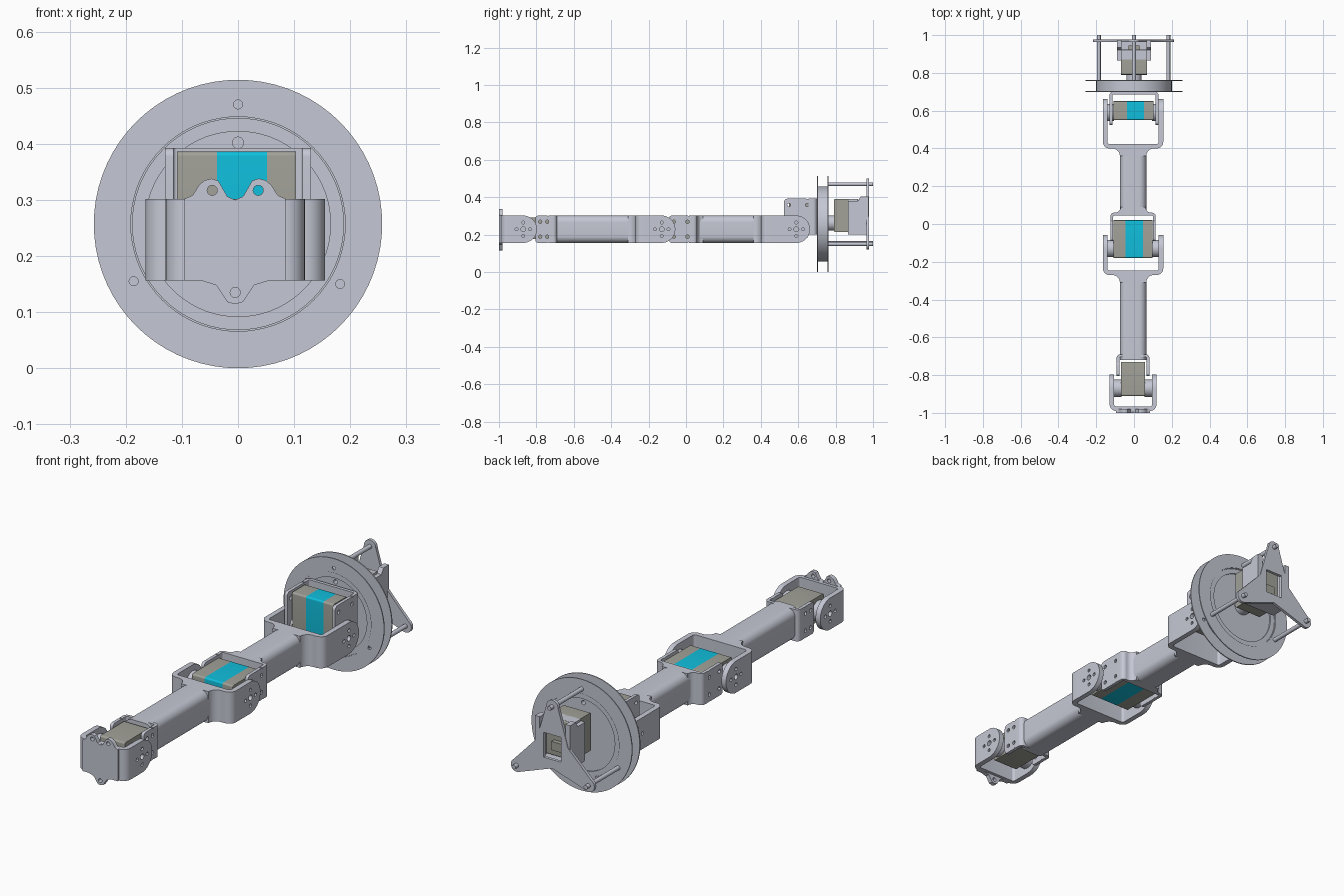
import bpy, bmesh
from math import sin, cos, pi, radians
from mathutils import Matrix, Vector

if "Cube" in bpy.data.objects:
    bpy.data.objects.remove(bpy.data.objects["Cube"])

CX, CZ = -0.005, 0.229      # arm centre line
LOW, HIGH = 0.156, 0.302    # arm underside and top
HUB = 0.257                 # base wheel centre height
TIPS = [(0, 0.47), (-0.186, 0.155), (0.182, 0.15)]
parts = []


def material(name, rgb):
    m = bpy.data.materials.new(name)
    m.use_nodes = True
    m.diffuse_color = (*rgb, 1)
    m.node_tree.nodes["Principled BSDF"].inputs["Base Color"].default_value = (*rgb, 1)
    return m


METAL = material("light metal", (0.56, 0.58, 0.66))
CASE = material("motor grey", (0.36, 0.36, 0.32))
CYAN = material("cyan band", (0.005, 0.52, 0.72))

AXES = {"x": Matrix(((0, 0, 1), (1, 0, 0), (0, 1, 0))),
        "y": Matrix(((1, 0, 0), (0, 0, -1), (0, 1, 0))),
        "z": Matrix.Identity(3)}


def arc(u, v, r, a, b, n=8):
    steps = [radians(a + (b - a) * i / n) for i in range(n + 1)]
    return [(u + r * cos(t), v + r * sin(t)) for t in steps]


def ring(u, v, r, n=24):
    return arc(u, v, r, 0, 360, n)[:-1]


def round_rect(u0, u1, v0, v1, r):
    return (arc(u1 - r, v1 - r, r, 0, 90) + arc(u0 + r, v1 - r, r, 90, 180)
            + arc(u0 + r, v0 + r, r, 180, 270) + arc(u1 - r, v0 + r, r, 270, 360))


def plate(name, axis, lo, hi, loops, mat=METAL):
    """Extrude an outline, with any further loops as holes, along an axis."""
    curve = bpy.data.curves.new(name, "CURVE")
    curve.dimensions, curve.fill_mode = "2D", "BOTH"
    curve.extrude = (hi - lo) / 2
    for loop in loops:
        s = curve.splines.new("POLY")
        s.points.add(len(loop) - 1)
        for p, (u, v) in zip(s.points, loop):
            p.co = (u, v, 0, 1)
        s.use_cyclic_u = True
    tmp = bpy.data.objects.new(name + "_outline", curve)
    bpy.context.collection.objects.link(tmp)
    graph = bpy.context.evaluated_depsgraph_get()
    mesh = bpy.data.meshes.new_from_object(tmp.evaluated_get(graph))
    bpy.data.objects.remove(tmp)
    offset = Vector([(lo + hi) / 2 if a == axis else 0 for a in "xyz"])
    mesh.transform(Matrix.Translation(offset) @ AXES[axis].to_4x4())
    bm = bmesh.new()
    bm.from_mesh(mesh)
    bmesh.ops.remove_doubles(bm, verts=bm.verts, dist=1e-5)
    bmesh.ops.recalc_face_normals(bm, faces=bm.faces)
    bm.to_mesh(mesh)
    bm.free()
    mesh.materials.clear()
    mesh.materials.append(mat)
    obj = bpy.data.objects.new(name, mesh)
    bpy.context.collection.objects.link(obj)
    parts.append(obj)
    return obj


def fork_base(name, cx, yb, d, depth, half, wall, z0, z1, corner=0.035, neck=0, flare=0.04):
    """U-shaped base opening along d, with a flared neck on its back."""
    side = []
    if neck:
        side += arc(neck + flare, -flare, flare, 180, 90)
    side += arc(half - corner, corner, corner, -90, 0)
    r = max(corner - wall, 0.006)
    side += [(half, depth), (half - wall, depth)]
    side += arc(half - wall - r, wall + r, r, 0, -90)
    loop = side + [(-u, v) for u, v in reversed(side)]
    if neck:
        loop = list(loop)
    plate(name, "z", z0, z1, [[(cx + u, yb + d * v) for u, v in loop]])


def pair(name, cx, half, wall, loops):
    for side, s in (("left", 1), ("right", -1)):
        a, b = sorted((cx + s * half, cx + s * (half - wall)))
        plate(f"{side}_{name}", "x", a, b, loops)


def yoke(name, yb, axis_y, half, neck=0):
    """Fork with round ends that carries a joint shaft."""
    start, r, wall = yb + 0.06, (HIGH - LOW) / 2, 0.024
    fork_base(name + "_base", CX, yb, 1, 0.06, half, wall, LOW, HIGH, neck=neck)
    outline = [(start, HIGH), (start, LOW)] + arc(axis_y, CZ, r, -90, 90, 20)
    bolts = [ring(axis_y + 0.036 * cos(i * pi / 2), CZ + 0.036 * sin(i * pi / 2), 0.008, 12)
             for i in range(4)]
    pair(name + "_ear", CX, half, wall, [outline, ring(axis_y, CZ, 0.013, 16)] + bolts)


def cradle(name, cx, yb, y_end, half, z0, z1, neck=0, flare=0.04):
    """Bracket opening forwards that clamps a motor with four bolts a side."""
    fork_base(name + "_base", cx, yb, -1, 0.045, half, 0.015, z0, z1, 0.02, neck, flare)
    a, b = y_end, yb - 0.04
    holes = [ring(u, v, 0.009, 12) for u in (a + 0.025, b - 0.012) for v in (z0 + 0.033, z1 - 0.033)]
    pair(name + "_cheek", cx, half, 0.015, [round_rect(a, b, z0, z1, 0.015)] + holes)


def motor(name, cx, half, y0, y1, z0, z1, band=None):
    """Chamfered motor case, with an optional coloured band around it."""
    obj = plate(name, "x", cx - half, cx + half, [round_rect(y0, y1, z0, z1, 0.008)], CASE)
    if band:
        obj.data.materials.append(CYAN)
        bm = bmesh.new()
        bm.from_mesh(obj.data)
        for x in band:
            bmesh.ops.bisect_plane(bm, geom=bm.verts[:] + bm.edges[:] + bm.faces[:],
                                   plane_co=(x, 0, 0), plane_no=(1, 0, 0))
        for f in bm.faces:
            f.material_index = int(band[0] < f.calc_center_median().x < band[1])
        bm.to_mesh(obj.data)
        bm.free()


def horns(name, axis_y, inner, outer):
    for side, s in (("left", 1), ("right", -1)):
        a, b = sorted((CX + s * inner, CX + s * outer))
        plate(f"{side}_{name}", "x", a, b, [ring(axis_y, CZ, 0.046)])


def beam(name, y0, y1):
    plate(name, "y", y0, y1, [round_rect(CX - 0.07, CX + 0.07, LOW, HIGH, 0.036)])


# Upper link
yoke("shoulder_yoke", 0.4, 0.59, 0.16, neck=0.07)
beam("upper_beam", 0.05, 0.41)
cradle("elbow_cradle", CX, 0.06, -0.09, 0.12, LOW, HIGH, 0.066, 0.03)
motor("elbow_motor", CX, 0.104, -0.18, 0.02, 0.178, 0.288, (-0.045, 0.047))
horns("elbow_horn", -0.13, 0.1, 0.138)

# Lower link
yoke("elbow_yoke", -0.27, -0.13, 0.16, neck=0.07)
beam("lower_beam", -0.72, -0.26)
cradle("wrist_cradle", CX, -0.69, -0.805, 0.087, LOW, HIGH)
motor("wrist_motor", CX, 0.063, -0.91, -0.73, 0.178, 0.292)
horns("wrist_horn", -0.87, 0.06, 0.104)

# End fork and its lugged face
yoke("end_yoke", -0.99, -0.87, 0.124)
top = [(0.09, 0.302), (0.076, 0.308), (0.064, 0.327), (0.054, 0.335), (0.042, 0.338),
       (0.03, 0.334), (0.022, 0.32), (0.014, 0.306), (0, 0.3)]
bottom = [(0, 0.114), (0.014, 0.118), (0.022, 0.13), (0.034, 0.148), (0.06, 0.156)]
right = top + bottom
face = right[:-1] + [right[-1]] + [(0.09, LOW)]
face = [(CX + u, v) for u, v in face] + [(CX - u, v) for u, v in reversed(face) if u]
# reorder as one loop: right top, left top, left bottom, right bottom
half_top = [(CX + u, v) for u, v in top]
half_low = [(CX + u, v) for u, v in bottom + [(0.09, LOW)]]
mirror = lambda pts: [(2 * CX - u, v) for u, v in reversed(pts)]
face = half_top + mirror(half_top)[1:] + mirror(half_low)[:-1] + half_low
plate("end_face", "y", -1.0, -0.98, [face, ring(CX, 0.135, 0.009, 16)]
      + [ring(CX + s * 0.041, 0.317, 0.009, 16) for s in (-1, 1)])

# Shoulder motor bracket on the base wheel
cradle("shoulder_cradle", 0, 0.7, 0.525, 0.13, 0.2, 0.392)
motor("shoulder_motor", -0.003, 0.106, 0.55, 0.65, 0.18, 0.386, (-0.037, 0.052))
horns("shoulder_horn", 0.59, 0.1, 0.138)

# Base wheel: two thin flanges around a drum with stepped faces
bores = [ring(u, v, 0.008, 16) for u, v in TIPS]
hub = lambda r: ring(0, HUB, r, 72)
plate("front_flange", "y", 0.7, 0.705, [hub(0.257), hub(0.191)] + bores)
plate("rear_flange", "y", 0.757, 0.762, [hub(0.257), hub(0.191)])
plate("drum", "y", 0.703, 0.759, [hub(0.2), hub(0.188)])
plate("bearing_ring", "y", 0.706, 0.756, [hub(0.189), hub(0.165)])
plate("hub_disc", "y", 0.712, 0.75, [hub(0.168), ring(0, 0.402, 0.01, 16)])
plate("hub_spacer", "y", 0.695, 0.715, [round_rect(-0.08, 0.08, 0.215, 0.38, 0.02)])
plate("drive_shaft", "y", 0.745, 0.8, [ring(0, 0.262, 0.04)])

# Rear tripod, rods and drive motor
valleys = [(-0.08, 0.3), (0, 0.185), (0.08, 0.3)]
spider = []
for (u, v), a, valley in zip(TIPS, (0, 120, 240), valleys):
    spider += arc(u, v, 0.03, a, a + 180, 12) + [valley]
window = [(-0.045, 0.225), (0.045, 0.225), (0.045, 0.34), (-0.045, 0.34)]
plate("tripod", "y", 0.964, 0.978, [spider, window])
for i, (u, v) in enumerate(TIPS):
    plate(f"rod_{i}", "y", 0.757, 1.0, [ring(u, v, 0.01, 16)])
walls = [(0.865, 0.205), (0.975, 0.205), (0.975, 0.405), (0.935, 0.405), (0.92, 0.38), (0.865, 0.38)]
pair("mount_wall", 0, 0.09, 0.024, [walls])
plate("mount_floor", "z", 0.2, 0.215, [round_rect(-0.09, 0.09, 0.865, 0.975, 0.006)])
plate("mount_roof", "z", 0.375, 0.39, [round_rect(-0.07, 0.07, 0.87, 0.92, 0.006)])
motor("drive_motor", 0, 0.068, 0.79, 0.925, 0.215, 0.39)
plate("motor_socket", "y", 0.92, 0.945, [round_rect(-0.03, 0.03, 0.25, 0.29, 0.004)], CASE)

bpy.ops.object.select_all(action="DESELECT")
for p in parts:
    p.select_set(True)
bpy.context.view_layer.objects.active = parts[0]
bpy.ops.object.shade_smooth_by_angle(angle=radians(30))
